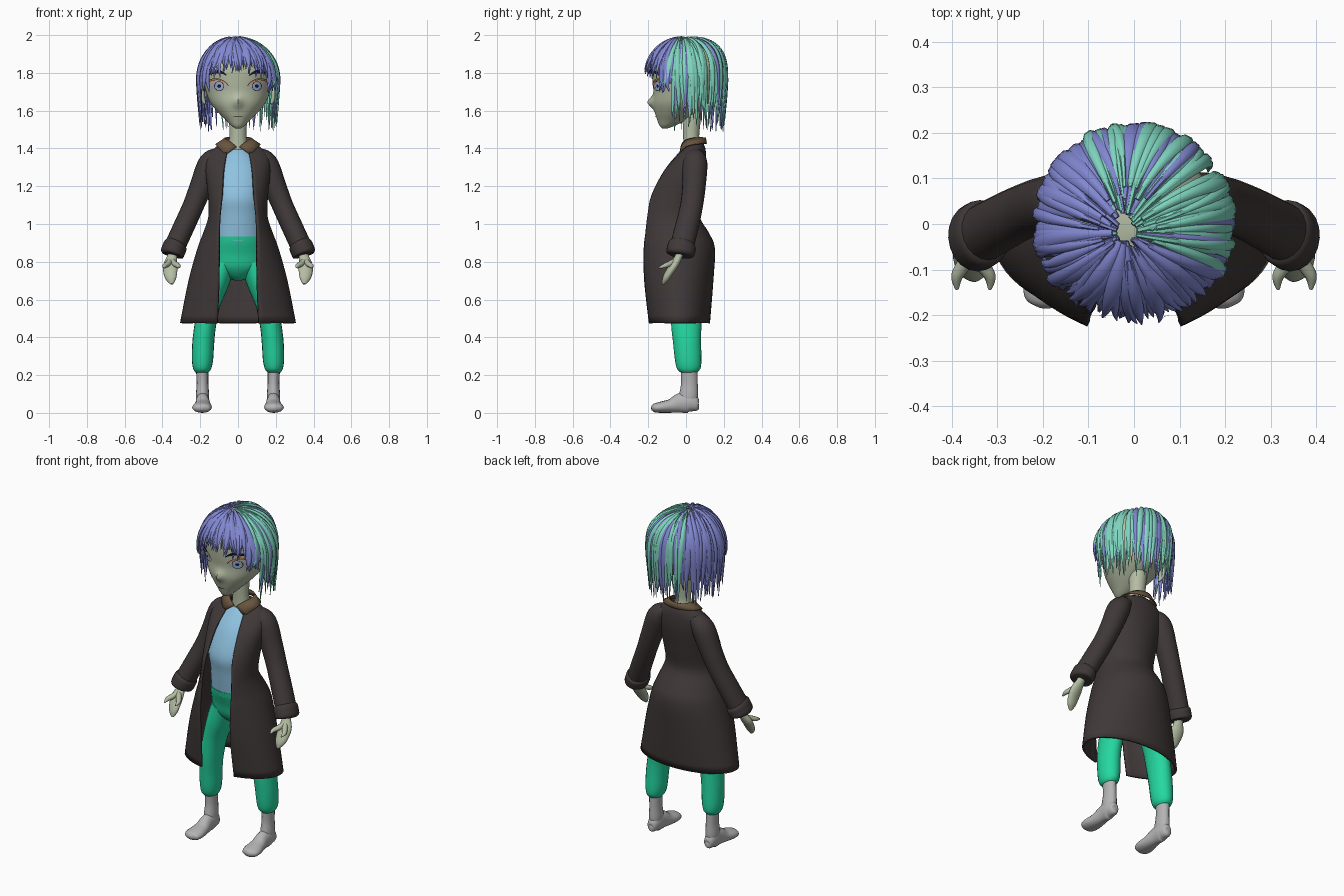
import bpy, bmesh, math, random
from mathutils import Vector

if "Cube" in bpy.data.objects:
    bpy.data.objects.remove(bpy.data.objects["Cube"])
random.seed(7)

def material(name, r, g, b):
    m = bpy.data.materials.new(name)
    m.diffuse_color = [(c / 255 / 12.92 if c < 11 else ((c / 255 + .055) / 1.055) ** 2.4)
                       for c in (r, g, b)] + [1]
    m.use_nodes = True
    m.node_tree.nodes["Principled BSDF"].inputs["Base Color"].default_value = m.diffuse_color
    return m

SKIN = material("skin sage", 180, 189, 163)
PURPLE = material("hair violet", 130, 136, 210)
TEAL = material("hair mint", 128, 214, 192)
COAT = material("coat charcoal", 64, 56, 56)
COLLAR = material("collar brown", 104, 84, 62)
SHIRT = material("shirt blue", 143, 194, 224)
GREEN = material("trousers green", 36, 215, 160)
GREY = material("sock grey", 180, 180, 180)
NAVY = material("brow navy", 24, 20, 72)
ORANGE = material("lash orange", 205, 112, 45)

def smooth(rows, n=5):
    """Catmull-Rom resampling of tuples."""
    out = []
    for i in range(len(rows) - 1):
        p0, p1, p2, p3 = rows[max(i - 1, 0)], rows[i], rows[i + 1], rows[min(i + 2, len(rows) - 1)]
        for k in range(n):
            t = k / n
            out.append(tuple(.5 * (2 * b + (c - a) * t + (2 * a - 5 * b + 4 * c - d) * t * t
                                   + (3 * b - a - 3 * c + d) * t ** 3)
                             for a, b, c, d in zip(p0, p1, p2, p3)))
    return out + [tuple(rows[-1])]

def build(name, grids, mats, closed=True, mirror=False, thick=0, front=False, rule=None):
    """Skin each list of rings into one smooth object."""
    bm = bmesh.new()
    for rings in grids:
        vs = [[bm.verts.new(p) for p in ring] for ring in rings]
        m = len(vs[0])
        for a, b in zip(vs, vs[1:]):
            for j in range(m if closed else m - 1):
                k = (j + 1) % m
                bm.faces.new((a[j], a[k], b[k], b[j]))
        if closed:
            bm.faces.new(vs[0])
            bm.faces.new(vs[-1])
    bmesh.ops.recalc_face_normals(bm, faces=bm.faces)
    if front and sum(f.normal.y for f in bm.faces) > 0:
        bmesh.ops.reverse_faces(bm, faces=bm.faces)
    if rule:
        for f in bm.faces:
            f.material_index = rule(f.calc_center_median())
    me = bpy.data.meshes.new(name)
    bm.to_mesh(me)
    bm.free()
    for mat in mats if isinstance(mats, list) else [mats]:
        me.materials.append(mat)
    ob = bpy.data.objects.new(name, me)
    bpy.context.collection.objects.link(ob)
    bpy.ops.object.select_all(action='DESELECT')
    ob.select_set(True)
    bpy.context.view_layer.objects.active = ob
    bpy.ops.object.shade_smooth_by_angle(angle=math.radians(60))
    if thick:
        s = ob.modifiers.new("thickness", 'SOLIDIFY')
        s.thickness, s.offset = thick, 0
    if mirror:
        ob.modifiers.new("mirror", 'MIRROR')

def tube(rows, hint, sides=16, n=5):
    """Rings along x, y, z, half width along hint, half depth."""
    rows = smooth(rows, n)
    pts = [Vector(r[:3]) for r in rows]
    rings = []
    for i, r in enumerate(rows):
        d = (pts[min(i + 1, len(pts) - 1)] - pts[max(i - 1, 0)]).normalized()
        a = (Vector(hint) - d * d.dot(Vector(hint))).normalized()
        b = d.cross(a)
        rings.append([pts[i] + a * r[3] * math.cos(t) + b * r[4] * math.sin(t)
                      for t in (2 * math.pi * j / sides for j in range(sides))])
    return rings

def body(rows, sides=32):
    """Horizontal rings from z, half width, front y, back y."""
    return [[(w * math.cos(t), (f + b) / 2 + (b - f) / 2 * math.sin(t), z)
             for t in (2 * math.pi * j / sides for j in range(sides))] for z, w, f, b in smooth(rows)]

# Head with a small pointed nose
HEAD = smooth([(1.505, .012, -.125, -.10), (1.52, .035, -.14, -.06), (1.55, .065, -.152, 0),
               (1.59, .105, -.165, .06), (1.64, .145, -.175, .12), (1.70, .17, -.172, .16),
               (1.76, .18, -.178, .175), (1.83, .18, -.178, .18), (1.90, .14, -.135, .15),
               (1.945, .085, -.08, .10), (1.962, .02, -.02, .04)], 4)

def nose(x, z):
    return .03 * math.exp(-(x / .02) ** 2 - ((z - 1.645) / .028) ** 2)

def face_y(x, z):
    for p, q in zip(HEAD, HEAD[1:]):
        if p[0] <= z <= q[0]:
            t = (z - p[0]) / (q[0] - p[0])
            w, f, b = (p[i] + (q[i] - p[i]) * t for i in (1, 2, 3))
            return (f + b) / 2 - (b - f) / 2 * math.sqrt(max(0, 1 - (x / w) ** 2)) - nose(x, z)

head = []
for z, w, f, b in HEAD:
    ring = []
    for j in range(48):
        t = 2 * math.pi * j / 48
        x = w * math.cos(t)
        ring.append((x, (f + b) / 2 + (b - f) / 2 * math.sin(t) - (nose(x, z) if t > math.pi else 0), z))
    head.append(ring)
build("head", [head], SKIN)
build("neck", [body([(1.34, .06, -.02, .09), (1.41, .052, -.015, .08), (1.47, .045, -.015, .07),
                     (1.6, .05, -.02, .085)])], SKIN)
build("ear", [tube([(.175, .0, 1.635, .006, .006), (.185, .01, 1.66, .02, .012), (.19, .02, 1.70, .028, .014),
                    (.19, .025, 1.73, .01, .008)], (0, 1, 0))], SKIN, mirror=True)

def plate(name, x0, x1, mid, half, mats, lift, mirror=True, rule=None, n=16):
    """Thin face patch: mid line and half height as functions of u in 0..1."""
    cols = []
    for i in range(n + 1):
        u = i / n
        x = x0 + (x1 - x0) * u
        zs = [mid(u) + half(u) * (2 * k / n - 1) for k in range(n + 1)]
        cols.append([(x, face_y(x, z) - lift, z) for z in zs])
    build(name, [cols], mats, closed=False, mirror=mirror, front=True, rule=rule)

def bulge(u):
    return math.sqrt(max(0, 1 - (2 * u - 1) ** 2)) + .001

def eye_ring(c):
    r = math.hypot(c.x - .1, c.z - 1.73)
    return 2 if r < .009 else 1 if r < .016 else 0 if r < .023 else 2 if r < .026 else 0

# Face details
plate("eye", .056, .15, lambda u: 1.728 + .008 * u, lambda u: .027 * bulge(u), [GREY, SHIRT, NAVY], .006,
      rule=eye_ring, n=40)
plate("eyelash", .05, .178, lambda u: 1.732 + .026 * math.sin(math.pi * u ** .8) + .018 * u,
      lambda u: .003 + .004 * u, ORANGE, .009)
plate("eyebrow", .06, .165, lambda u: 1.787 + .02 * math.sin(math.pi * u ** .9),
      lambda u: .003 + .006 * math.sin(math.pi * u), NAVY, .035)
plate("mouth", -.03, .03, lambda u: 1.572 - .004 * math.sin(math.pi * u), lambda u: .0025 * bulge(u), COLLAR, .006, False)

# Hair strands fanning from the crown, cut short over the face
strands = {0: [], 1: []}
COUNT = 150
for i in range(COUNT):
    a = 360 * i / COUNT + random.uniform(-3, 3)          # degrees away from the front, toward +x
    fd = min(a % 360, 360 - a % 360)
    if fd < 52:
        end = 1.825 - .0008 * fd + random.uniform(-.02, .02)
    elif fd < 72:
        end = 1.73 + random.uniform(-.05, .04)
    else:
        end = 1.49 + random.uniform(0, .12)
    chance = .85 if 64 < a < 135 else .38 if 135 <= a < 215 else .12 if 215 <= a < 290 else 0
    mint = random.random() < chance
    scale = random.uniform(.97, 1.02) if mint else random.uniform(.94, 1.01)
    swirl, width = random.uniform(-14, 14), random.uniform(.011, .017 if mint else .02)
    last = math.acos(min(1, (end - 1.76) / .23)) if end > 1.76 else math.pi / 2
    start = random.uniform(.08, .3)
    path = [(start + (last - start) * k / 8, None) for k in range(9)]
    if end < 1.76:
        path += [(math.pi / 2, 1.76 + (end - 1.76) * k / 6) for k in range(1, 7)]
    rows = []
    for k, (th, z) in enumerate(path):
        u = k / (len(path) - 1)
        phi = math.radians(a - 90 + swirl * u)
        s, back = math.sin(th), max(0, math.sin(phi))
        r = .216 * scale * (1 - .06 * max(0, 1.76 - z) / .25 if z else 1)
        ry = s ** (1 - .35 * back) if back else 1.04 * s
        rows.append((r * s * math.cos(phi) - .02 * (1 - s), r * ry * math.sin(phi) - .02 * (1 - s),
                     z if z else 1.76 + .226 * scale * max(0, math.cos(th)) ** (1 - .3 * back),
                     width * min(1, .4 + 1.6 * u, .1 + 2.2 * (1 - u)), .008 * min(1, .2 + 3 * (1 - u))))
    phi = math.radians(a - 90)
    strands[mint].append(tube(rows, (-math.sin(phi), math.cos(phi), 0), 6, 2))
build("violet_hair", strands[0], PURPLE)
build("mint_hair", strands[1], TEAL)

# Shirt
build("shirt", [body([(.91, .135, -.145, .08), (1.05, .125, -.16, .05), (1.15, .138, -.168, .068),
                      (1.28, .13, -.115, .085), (1.36, .09, -.055, .085), (1.395, .05, -.02, .075)])], SHIRT)

# Open coat: z, half width, opening half width, front edge y, back y
coat = []
for z, w, o, f, b in smooth([(.475, .30, .108, -.19, .12), (.7, .255, .1, -.215, .138), (.87, .208, .1, -.218, .146),
                             (.95, .178, .1, -.21, .115), (1.04, .15, .097, -.2, .065), (1.15, .152, .085, -.178, .078),
                             (1.28, .165, .075, -.11, .098), (1.355, .16, .062, -.045, .1), (1.4, .115, .055, -.01, .095),
                             (1.425, .07, .05, .0, .085)], 4):
    m, te = (f + b) / 2, math.acos(o / w)
    half = [(w * math.cos(t), m + (b - m) * math.sin(t), z) for t in (math.pi / 2 * (1 - k / 12) for k in range(12))]
    half += [(w * math.cos(t), m - (m - f) * math.sin(t) / math.sin(te), z) for t in (te * k / 12 for k in range(13))]
    coat.append([(-x, y, zz) for x, y, zz in half[:0:-1]] + half)
build("coat", [coat], COAT, closed=False, thick=.014)
build("sleeve", [tube([(.09, .05, 1.37, .04, .035), (.145, .048, 1.325, .065, .062), (.195, .042, 1.2, .062, .06),
                       (.235, .03, 1.1, .06, .056), (.28, .008, 1.0, .062, .056), (.335, -.022, .88, .064, .056)],
                      (0, 1, 0), 20)], COAT, mirror=True)
build("cuff", [tube([(.325, -.016, .9, .06, .052), (.33, -.019, .89, .074, .062), (.34, -.026, .865, .076, .064),
                     (.35, -.03, .842, .074, .062), (.352, -.031, .836, .058, .05)], (0, 1, 0), 20, 3)], COAT, mirror=True)

# Turned-down collar with two front points
collar = []
for j in range(33):
    u = abs(j / 16 - 1)                                   # 1 at the front ends, 0 at the back
    t = math.pi / 2 + (j / 16 - 1) * math.radians(174)
    tl = math.pi / 2 + (j / 16 - 1) * math.radians(146)
    top = Vector((.068 * math.cos(t), .038 + .064 * math.sin(t), 1.458 - .05 * u ** 4))
    low = Vector((.118 * math.cos(tl), .03 + .078 * math.sin(tl), 1.425 - .06 * u ** 5))
    collar.append([top, (top + low) / 2, low])
build("collar", [collar], COLLAR, closed=False, thick=.006)

# Hands
build("hand", [tube([(.338, -.025, .88, .028, .022), (.348, -.038, .83, .026, .02), (.358, -.062, .785, .038, .022),
                     (.358, -.088, .745, .037, .02), (.354, -.108, .71, .028, .017), (.35, -.122, .682, .008, .006)],
                    (1, .2, 0))], SKIN, mirror=True)
for name, x in (("thumb", .316), ("outer_finger", .388)):
    build(name, [tube([(.354, -.05, .81, .014, .014), ((.354 + x) / 2, -.085, .79, .016, .015),
                       (x, -.115, .778, .013, .012), (x, -.143, .768, .004, .004)], (1, 0, 0), 10)], SKIN, mirror=True)

# Trousers
build("trouser_hips", [body([(.70, .015, -.02, .05), (.72, .07, -.06, .1), (.77, .145, -.1, .118), (.84, .155, -.12, .118),
                             (.9, .145, -.142, .1), (.935, .138, -.15, .085)])], GREEN)
build("trouser_leg", [tube([(.08, .005, .8, .07, .1), (.117, .008, .69, .07, .1), (.152, .005, .58, .06, .088),
                            (.174, .002, .46, .057, .08), (.184, .006, .37, .058, .074), (.188, .012, .28, .056, .07),
                            (.19, .016, .235, .048, .062), (.19, .017, .215, .036, .045)], (1, 0, 0), 20)],
      GREEN, mirror=True)

# Socked feet
build("ankle", [tube([(.19, .016, .25, .034, .045), (.188, .018, .16, .031, .044), (.188, .014, .09, .035, .05),
                      (.188, .01, .04, .03, .045)], (1, 0, 0))], GREY, mirror=True)
build("foot", [tube([(.188, .068, .035, .008, .012), (.188, .058, .037, .026, .03), (.188, .02, .054, .036, .054),
                     (.187, -.03, .052, .037, .052), (.187, -.08, .037, .044, .037), (.19, -.13, .03, .052, .03),
                     (.194, -.168, .026, .044, .023), (.195, -.184, .024, .012, .009)], (1, 0, 0))], GREY, mirror=True)
